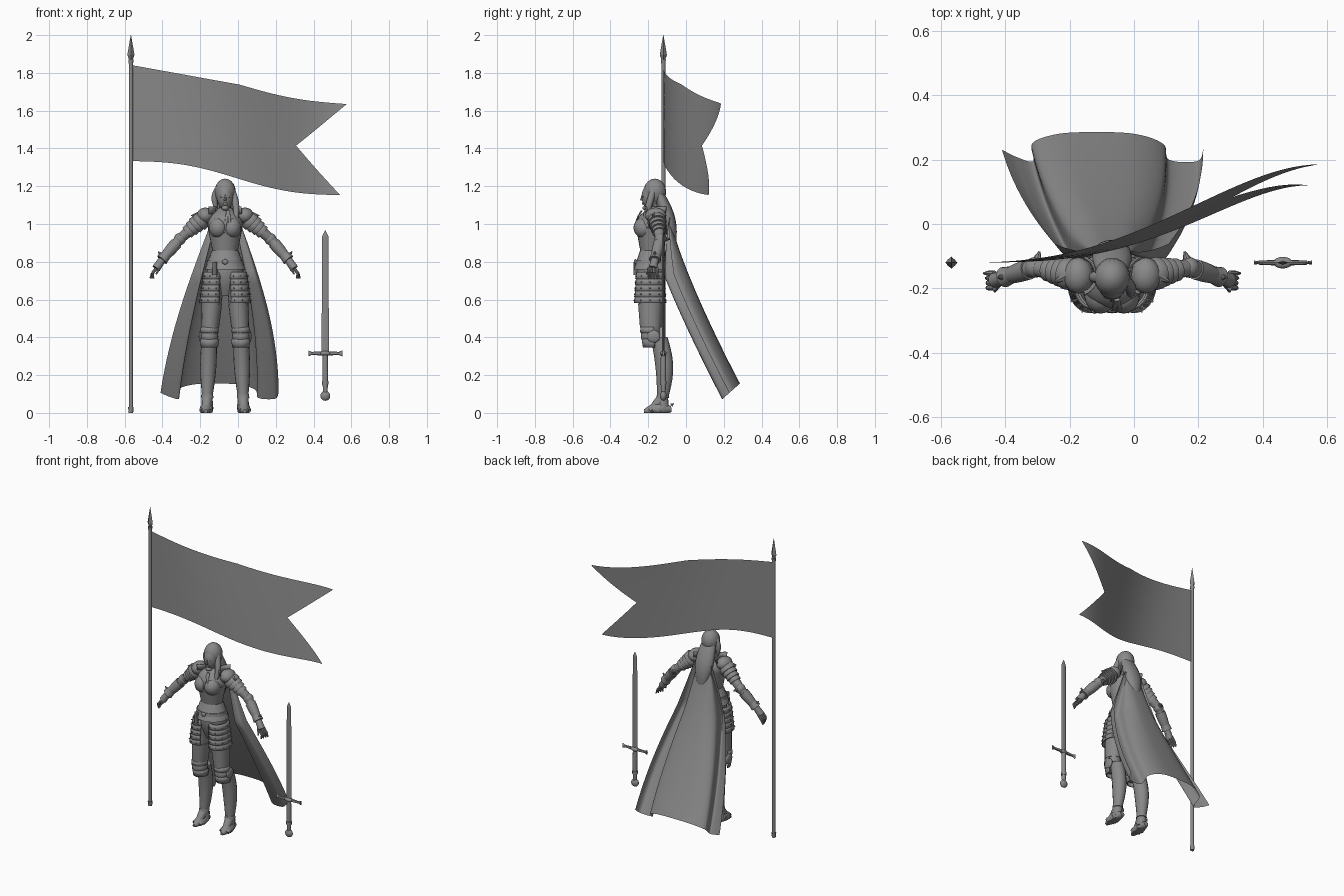
import bpy, bmesh
from math import sin, cos, pi, radians
from mathutils import Vector

if "Cube" in bpy.data.objects:
    bpy.data.objects.remove(bpy.data.objects["Cube"], do_unlink=True)
GREY = (0.25, 0.25, 0.25, 1)
steel = bpy.data.materials.new("steel_grey")
steel.use_nodes = True
steel.diffuse_color = GREY
steel.node_tree.nodes["Principled BSDF"].inputs["Base Color"].default_value = GREY
made = []
UP, BACK, RIGHT = Vector((0, 0, 1)), Vector((0, 1, 0)), Vector((1, 0, 0))

def finish(name, bm):
    bmesh.ops.recalc_face_normals(bm, faces=bm.faces)
    mesh = bpy.data.meshes.new(name)
    bm.to_mesh(mesh)
    bm.free()
    mesh.materials.append(steel)
    obj = bpy.data.objects.new(name, mesh)
    bpy.context.collection.objects.link(obj)
    made.append(obj)
    return obj

def sheet(name, surface, columns, lines, thickness=0):
    """Grid surface from a function of u and v."""
    bm = bmesh.new()
    grid = [[bm.verts.new(surface(i / columns, j / lines)) for i in range(columns + 1)] for j in range(lines + 1)]
    for near, far in zip(grid, grid[1:]):
        for i in range(columns):
            bm.faces.new((near[i], near[i + 1], far[i + 1], far[i]))
    obj = finish(name, bm)
    if thickness:
        obj.modifiers.new("thickness", "SOLIDIFY").thickness = thickness

def taper(name, start, end, first, last, bulge=0, flat=1, sides=16, bow=Vector()):
    """Capped tube between two points; its radius swells by bulge, its path by bow."""
    along = (end - start).normalized()
    across = along.cross(UP if abs(along.y) > abs(along.z) + abs(along.x) else BACK).normalized()
    deep = across.cross(along)
    bm, rings, steps = bmesh.new(), [], 10 if bulge or bow.length else 1
    for j in range(steps + 1):
        t = j / steps
        swell = sin(pi * t)
        radius = first + (last - first) * t + bulge * swell
        ring = []
        for k in range(sides):
            w = 2 * pi * k / sides
            spot = start.lerp(end, t) + bow * swell + radius * (across * cos(w) + deep * flat * sin(w))
            spot.z = max(spot.z, 0)
            ring.append(bm.verts.new(spot))
        rings.append(ring)
    for near, far in zip(rings, rings[1:]):
        for k in range(sides):
            n = (k + 1) % sides
            bm.faces.new((near[k], near[n], far[n], far[k]))
    bm.faces.new(rings[0])
    bm.faces.new(rings[-1])
    finish(name, bm)

def ball(name, centre, wide, deep, tall, segments=20):
    bm = bmesh.new()
    bmesh.ops.create_uvsphere(bm, u_segments=segments, v_segments=segments // 2, radius=1)
    for v in bm.verts:
        v.co = centre + Vector((v.co.x * wide, v.co.y * deep, v.co.z * tall))
    finish(name, bm)

def arc_plate(name, centre, height, bottom, top, extra, facing, spread):
    """Curved plate around an upright axis; extra is added to its depth."""
    def surface(u, v):
        w = radians(facing + spread * (2 * u - 1))
        r = bottom + (top - bottom) * v
        return centre + Vector((r * cos(w), (r + extra) * sin(w), height * v))
    sheet(name, surface, 16, 2, 0.006)

# Banner: pole, spear head and swallow-tailed flag
foot = Vector((-0.567, -0.12, 0))
pole_top = foot + UP * 1.87
taper("banner_pole", foot, pole_top, 0.011, 0.011, sides=10)
taper("pole_ferrule", foot, foot + UP * 0.03, 0.012, 0.015, sides=10)
taper("pole_collar", pole_top - UP * 0.02, pole_top, 0.012, 0.014, sides=10)
taper("spear_base", pole_top, pole_top + UP * 0.025, 0.01, 0.019, sides=4)
taper("spear_point", pole_top + UP * 0.025, pole_top + UP * 0.13, 0.019, 0.001, sides=4)

def flag(u, v):
    u *= 1 - 0.225 * (1 - abs(2 * v - 1))
    wave = sin(2 * pi * u)
    late = u ** (1.4 + 0.3 * v)
    upper = 1.84 - u * 0.205 + 0.02 * min(wave, 0)
    lower = 1.333 - u * 0.18 + 0.025 * wave
    return (-0.557 + u * (1.133 - v * 0.035), (0.305 - v * 0.065) * late * late * (3 - 2 * late) - 0.12,
            upper + (lower - upper) * v)

sheet("flag", flag, 40, 24)

# Cape: a folded cross-section that widens and sweeps back as it falls
folds = [Vector(p) for p in ((0, 0.4), (0.07, 0.15), (0.155, 0), (0.15, 0.6), (0.25, 0.9), (0.4, 1), (0.65, 0.95),
                             (0.8, 0.6), (0.83, 0.05), (0.97, 0), (1, 0.4))]

def fold(u):
    """Smooth curve through the folds."""
    place = u * (len(folds) - 1)
    i = min(int(place), len(folds) - 2)
    f, a, b, c, d = place - i, folds[max(i - 1, 0)], folds[i], folds[i + 1], folds[min(i + 2, len(folds) - 1)]
    return b + f / 2 * (c - a + f * (2 * a - 5 * b + 4 * c - d + f * (3 * (b - c) + d - a)))

def cape(u, v):
    side, out = fold(u)
    widen = sin(v * pi / 2)
    left, right = -0.13 - 0.14 * (v + widen), 0.215 * widen
    depth = (1 - out) * (0.13 * min(1, 3 * v) - 0.04 * v)
    return (left + (right - left) * side, 0.37 * v ** 1.25 - 0.085 - depth, 1.04 - 0.885 * v - 0.08 * v * (1 - out))

sheet("cape", cape, 100, 30)

# Sword standing point up beside the figure
guard = Vector((0.462, -0.12, 0.315))
pommel = guard - UP * 0.225
tip = guard + UP * 0.62
taper("sword_blade", guard, tip, 0.02, 0.016, flat=0.35, sides=4)
taper("sword_tip", tip, tip + UP * 0.032, 0.016, 0.001, flat=0.35, sides=4)
taper("sword_grip", pommel, guard, 0.011, 0.013, bulge=0.003, sides=12)
taper("grip_ring", pommel + UP * 0.06, pommel + UP * 0.08, 0.017, 0.017, sides=12)
ball("guard_block", guard, 0.03, 0.018, 0.013)
ball("sword_pommel", pommel, 0.026, 0.018, 0.026)
for side, out in (("left", RIGHT), ("right", -RIGHT)):
    taper(side + "_guard_arm", guard, guard + out * 0.075, 0.012, 0.008, flat=0.8, sides=8)
    taper(side + "_guard_end", guard + out * 0.07, guard + out * 0.09, 0.008, 0.016, flat=0.4, sides=8)

# Torso armour
hem = Vector((-0.068, -0.18, 0.62))
waist, chest, neck = hem + UP * 0.24, hem + UP * 0.36, hem + UP * 0.45 + BACK * 0.015
face = neck + UP * 0.075 - BACK * 0.02
taper("hips", waist, hem, 0.068, 0.045, bulge=0.04, flat=0.8, sides=24)
taper("waist", waist, chest, 0.068, 0.092, flat=0.92, sides=24)
taper("upper_chest", chest, neck, 0.092, 0.045, bulge=0.018, flat=0.9, sides=24)
taper("neck", neck, face, 0.03, 0.03)
taper("gorget", neck - UP * 0.025, neck + UP * 0.015, 0.062, 0.037, sides=24)
for i in range(4):
    rim = waist - UP * 0.025 * (i + 1)
    radius = 0.077 + i * 0.009
    taper(f"waist_hoop_{i + 1}", rim + UP * 0.026, rim, radius - 0.008, radius + 0.004, flat=0.9, sides=24)
belt = hem + UP * 0.18
taper("belt", belt - UP * 0.01, belt + UP * 0.01, 0.098, 0.095, flat=0.9, sides=24)
ball("belt_buckle", belt - BACK * 0.088, 0.016, 0.008, 0.014)
pouch = belt - BACK * 0.085 - RIGHT * 0.055
taper("belt_pouch", pouch, pouch - UP * 0.07, 0.012, 0.014, sides=8)

# Face and long hair
crown = face + UP * 0.025 + BACK * 0.02
ball("head", face, 0.044, 0.05, 0.07)
taper("nose", face - BACK * 0.046 + UP * 0.01, face - BACK * 0.05 - UP * 0.02, 0.004, 0.008, sides=8)
ball("lips", face - BACK * 0.043 - UP * 0.037, 0.013, 0.006, 0.006)
ball("chin", face - BACK * 0.027 - UP * 0.06, 0.02, 0.018, 0.014)
ball("hair_cap", crown, 0.056, 0.06, 0.07)
taper("long_hair", crown + BACK * 0.015, waist + BACK * 0.12, 0.045, 0.006, bulge=0.034, flat=0.6, bow=BACK * 0.015)

for s, side in ((1, "left_"), (-1, "right_")):
    def at(out, y, z):
        return Vector((hem.x + s * out, y, z))

    out = RIGHT * s
    ball(side + "eye", face + out * 0.018 - BACK * 0.041, 0.009, 0.005, 0.005)
    ball(side + "breastplate", chest + out * 0.036 - BACK * 0.042, 0.05, 0.056, 0.055)
    lock_end = chest + out * 0.05 - BACK * 0.05 if s > 0 else neck + out * 0.045
    taper(side + "hair_lock", crown + out * 0.025 + UP * 0.04, lock_end, 0.016, 0.007, bulge=0.006, bow=out * 0.02)
    ribbon = neck - BACK * 0.07 + RIGHT * 0.015
    taper(side + "neck_ribbon", ribbon, ribbon + out * 0.02 - UP * 0.12 - BACK * 0.03, 0.01, 0.002, flat=0.5,
          bow=-BACK * 0.015)

    # Arm and the plates laid along it
    shoulder, elbow = at(0.1, -0.16, 1.045), at(0.24, -0.135, 0.92)
    wrist, knuckles = at(0.335, -0.165, 0.81), at(0.365, -0.175, 0.765)
    taper(side + "upper_arm", shoulder, elbow, 0.036, 0.026)
    taper(side + "forearm", elbow, wrist, 0.028, 0.02)
    taper(side + "vambrace", elbow.lerp(wrist, 0.2), elbow.lerp(wrist, 0.85), 0.032, 0.025, bulge=0.002)
    taper(side + "cuff", elbow.lerp(wrist, 0.7), wrist, 0.025, 0.032)
    taper(side + "cuff_fin", wrist + UP * 0.02, wrist + out * 0.02 + UP * 0.045, 0.015, 0.002, sides=8)
    ball(side + "pauldron", shoulder + out * 0.005, 0.046, 0.056, 0.042)
    for i in range(4):
        t = 0.12 + i * 0.14
        radius = 0.043 - i * 0.005
        taper(f"{side}shoulder_lame_{i + 1}", shoulder.lerp(elbow, t), shoulder.lerp(elbow, t + 0.18),
              radius, radius + 0.008, bulge=0.003)
    arc_plate(side + "neck_guard", shoulder + UP * 0.01, 0.038, 0.042, 0.05, 0.006, 90 + 90 * s, 75)
    taper(side + "shoulder_spike", shoulder + out * 0.04, shoulder + out * 0.08 - BACK * 0.02, 0.022, 0.002, sides=8)
    ball(side + "elbow_cop", elbow, 0.032, 0.032, 0.032)
    taper(side + "elbow_spike", elbow, elbow - out * 0.015 + BACK * 0.05, 0.026, 0.003, sides=8)

    # Gauntlet
    taper(side + "palm", wrist, knuckles, 0.02, 0.023)
    for i in range(4):
        base = knuckles + BACK * (0.022 - i * 0.015)
        bend = base + out * 0.02 - UP * 0.025
        taper(f"{side}finger_{i + 1}", base, bend, 0.009, 0.008, sides=8)
        taper(f"{side}fingertip_{i + 1}", bend, bend + out * (0.012 - i * 0.006) - UP * 0.028, 0.008, 0.004, sides=8)
    taper(side + "thumb", wrist - UP * 0.02, knuckles - BACK * 0.035 - UP * 0.03, 0.011, 0.004, sides=8)

    # Hip plates with rivets
    for i in range(5):
        ring = at(0.06 + i * 0.002, -0.19, 0.71 - i * 0.032)
        radius = 0.062 + i * 0.002
        arc_plate(f"{side}hip_plate_{i + 1}", ring, 0.036, radius, radius - 0.007, 0.017, 90 - 90 * s, 125)
        for k in range(-3, 4):
            w = radians(k * 35)
            spot = ring + out * radius * cos(w) + BACK * (radius + 0.017) * sin(w) + UP * 0.014
            ball(f"{side}hip_rivet_{i + 1}", spot, 0.004, 0.004, 0.004, 6)

    # Leg armour
    hip, knee = at(0.06, -0.19, 0.72), at(0.083, -0.187, 0.405)
    shin, ankle = at(0.084, -0.142, 0.4), at(0.095, -0.123, 0.08)
    taper(side + "thigh", hip, knee, 0.058, 0.042, flat=1.2)
    taper(side + "thigh_plate", hip.lerp(knee, 0.45), hip.lerp(knee, 0.85), 0.054, 0.047, flat=1.2)
    ball(side + "knee_cop", knee, 0.047, 0.052, 0.045)
    ball(side + "knee_wing", knee + out * 0.045 + BACK * 0.015, 0.012, 0.035, 0.034)
    arc_plate(side + "knee_upper_lame", knee + UP * 0.02, 0.03, 0.051, 0.047, 0.006, 270, 110)
    arc_plate(side + "knee_lower_lame", knee - UP * 0.06 + BACK * 0.01, 0.045, 0.045, 0.052, 0.006, 270, 105)
    taper(side + "greave", shin, ankle, 0.04, 0.027, bulge=0.009, flat=1.1, bow=BACK * 0.018)
    taper(side + "ankle_ring", ankle, ankle + UP * 0.02, 0.033, 0.031)
    toe = at(0.103, -0.222, 0.008)
    heel = ankle + BACK * 0.045 - UP * 0.06
    taper(side + "ankle", ankle - UP * 0.06, ankle, 0.033, 0.028)
    taper(side + "instep", ankle, heel.lerp(toe, 0.75), 0.03, 0.02)
    taper(side + "boot", heel, toe, 0.016, 0.01, bulge=0.02, bow=UP * 0.008)
    for i in range(3):
        lame = heel.lerp(toe, 0.4 + i * 0.15)
        taper(f"{side}foot_lame_{i + 1}", lame + UP * 0.008, lame.lerp(toe, 0.3), 0.035, 0.035, flat=0.9 - i * 0.2)
    taper(side + "heel_spur", heel + UP * 0.02, heel + BACK * 0.012 + UP * 0.03, 0.01, 0.002, sides=8)

# Smooth shading with crisp plate edges
bpy.ops.object.select_all(action="DESELECT")
for obj in made:
    obj.select_set(True)
bpy.context.view_layer.objects.active = made[0]
bpy.ops.object.shade_smooth_by_angle(angle=radians(40))
